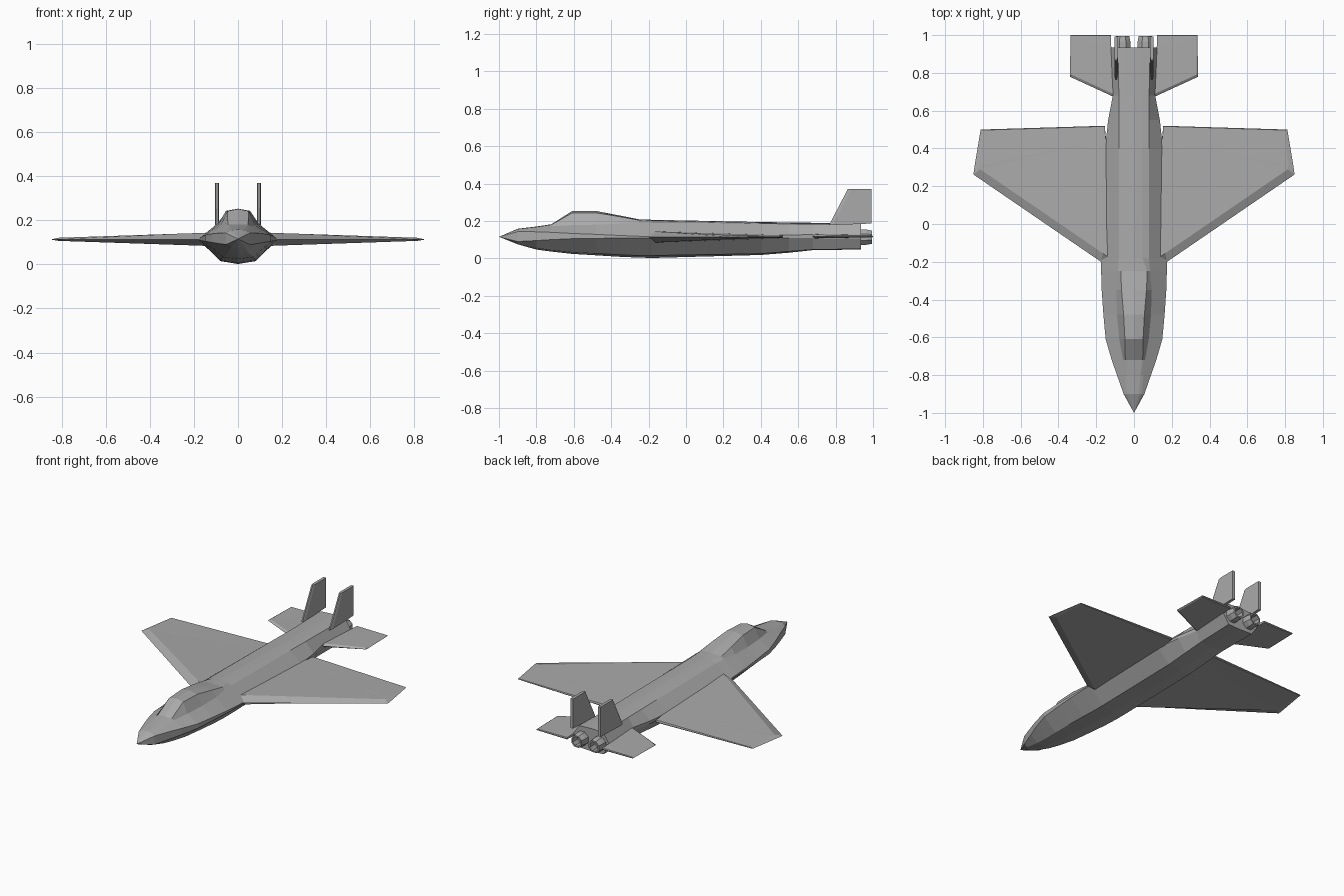
import bpy
import bmesh
import math

if "Cube" in bpy.data.objects:
    bpy.data.objects.remove(bpy.data.objects["Cube"], do_unlink=True)

# Single flat airframe paint
grey = bpy.data.materials.new("airframe_grey")
grey.use_nodes = True
GREY = (0.4, 0.4, 0.4, 1)
grey.diffuse_color = GREY
grey.node_tree.nodes["Principled BSDF"].inputs["Base Color"].default_value = GREY


def finish(name, bm, mirrored=False):
    bmesh.ops.remove_doubles(bm, verts=bm.verts, dist=0.0004)
    bmesh.ops.recalc_face_normals(bm, faces=bm.faces)
    mesh = bpy.data.meshes.new(name)
    bm.to_mesh(mesh)
    bm.free()
    mesh.materials.append(grey)
    obj = bpy.data.objects.new(name, mesh)
    bpy.context.collection.objects.link(obj)
    if mirrored:
        obj.modifiers.new("Mirror", 'MIRROR').use_mirror_merge = False
    return obj


def loft(bm, rings, closed=False):
    rows = [[bm.verts.new(p) for p in ring] for ring in rings]
    pairs = list(zip(rows, rows[1:]))
    if closed:
        pairs.append((rows[-1], rows[0]))
    for a, b in pairs:
        for i in range(len(a)):
            j = (i + 1) % len(a)
            bm.faces.new((a[i], a[j], b[j], b[i]))
    return rows


# Fuselage: y, ridge z, (roof x, z), (shoulder x, z), (chine x, top z, low z), (belly x, z), keel z
STATIONS = [
    (-0.90, .158, (.025, .156), (.04, .152), (.055, .143, .090), (.03, .080), .075),
    (-0.80, .170, (.035, .168), (.05, .163), (.090, .142, .095), (.045, .056), .047),
    (-0.72, .182, (.046, .180), (.058, .172), (.118, .139, .100), (.055, .044), .036),
    (-0.61, .252, (.048, .242), (.078, .177), (.150, .133, .105), (.068, .033), .024),
    (-0.48, .253, (.055, .243), (.090, .180), (.162, .128, .107), (.075, .026), .016),
    (-0.35, .228, (.066, .222), (.094, .185), (.171, .122, .108), (.080, .019), .008),
    (-0.25, .208, (.070, .204), (.084, .192), (.174, .118, .109), (.080, .015), .004),
    (-0.18, .206, (.045, .202), (.080, .190), (.176, .116, .109), (.080, .015), .002),
    (0.40, .194, (.042, .191), (.080, .186), (.153, .122, .108), (.080, .025), .018),
    (0.55, .192, (.042, .189), (.080, .184), (.137, .125, .108), (.080, .037), .030),
    (0.68, .190, (.042, .188), (.080, .183), (.112, .127, .108), (.080, .047), .044),
    (0.935, .188, (.042, .186), (.085, .183), (.122, .127, .105), (.085, .050), .047),
]


def section(y, ridge, roof, shoulder, chine, belly, keel):
    side = [roof, shoulder, chine[:2], (chine[0], chine[2]), belly]
    right = [(x, y, z) for x, z in side]
    left = [(-x, y, z) for x, z in reversed(side)]
    return [(0, y, ridge)] + right + [(0, y, keel)] + left


bm = bmesh.new()
rows = loft(bm, [section(*s) for s in STATIONS])
tip = bm.verts.new((0, -1, .115))
for i, v in enumerate(rows[0]):
    bm.faces.new((v, rows[0][(i + 1) % len(rows[0])], tip))
bm.faces.new(rows[-1])
finish("fuselage", bm)


def panel(name, edge, crown, mid, top, low):
    """Thin lifting surface: sharp outer edge with raised and lowered crowns."""
    bm = bmesh.new()
    upper = [(x, y, mid + t) for (x, y), t in zip(crown, top)]
    lower = [(x, y, mid - t) for (x, y), t in zip(crown, low)]
    rim = [(x, y, mid) for x, y in edge]
    rows = loft(bm, [upper, rim, lower])
    bm.faces.new(rows[0])
    bm.faces.new(rows[-1])
    bmesh.ops.triangulate(bm, faces=[f for f in bm.faces if len(f.verts) > 4])
    return finish(name, bm, True)


# Main wings: leading root, tip, tip rear, trailing root, notch, inner root
panel("wings",
      [(.10, -.25), (.175, -.20), (.85, .262), (.845, .30), (.812, .50),
       (.155, .52), (.148, .45), (.10, .45)],
      [(.10, -.20), (.165, -.155), (.815, .29), (.815, .31), (.80, .497),
       (.155, .517), (.15, .45), (.10, .45)],
      .113,
      [.033, .030, .008, .008, .003, .010, .012, .012],
      [.031, .028, .006, .006, .003, .005, .007, .008])

# Tailplanes
panel("tailplanes",
      [(.08, .662), (.112, .675), (.34, .78), (.335, 1.0), (.123, 1.0), (.120, .93), (.08, .93)],
      [(.08, .680), (.112, .690), (.33, .79), (.33, .997), (.123, .997), (.120, .93), (.08, .93)],
      .117,
      [.013, .012, .006, .004, .006, .008, .008],
      [.010, .010, .006, .004, .006, .006, .006])


# Twin upright fins with a chamfered leading edge
FIN = [(.765, .178), (.865, .37), (.992, .37), (.992, .186)]
CORE = [(.785, .178), (.882, .37), (.992, .37), (.992, .186)]
bm = bmesh.new()
rows = loft(bm, [[(.095 + d, y, z) for y, z in shape]
                 for d, shape in ((-.009, CORE), (-.004, FIN), (.004, FIN), (.009, CORE))])
bm.faces.new(rows[0])
bm.faces.new(rows[-1])
finish("tail_fins", bm, True)

# Paired open exhaust nozzles, each an eight-sided tube
bm = bmesh.new()
profile = [(.044, .92), (.044, .965), (.038, .995), (.029, .995), (.033, .94), (.002, .94), (.002, .92)]
rings = []
for r, y in profile:
    rings.append([(.06 + r * math.cos(math.pi * (k + .5) / 4), y,
                   .113 + r * math.sin(math.pi * (k + .5) / 4)) for k in range(8)])
loft(bm, rings, closed=True)
finish("exhaust_nozzles", bm, True)
